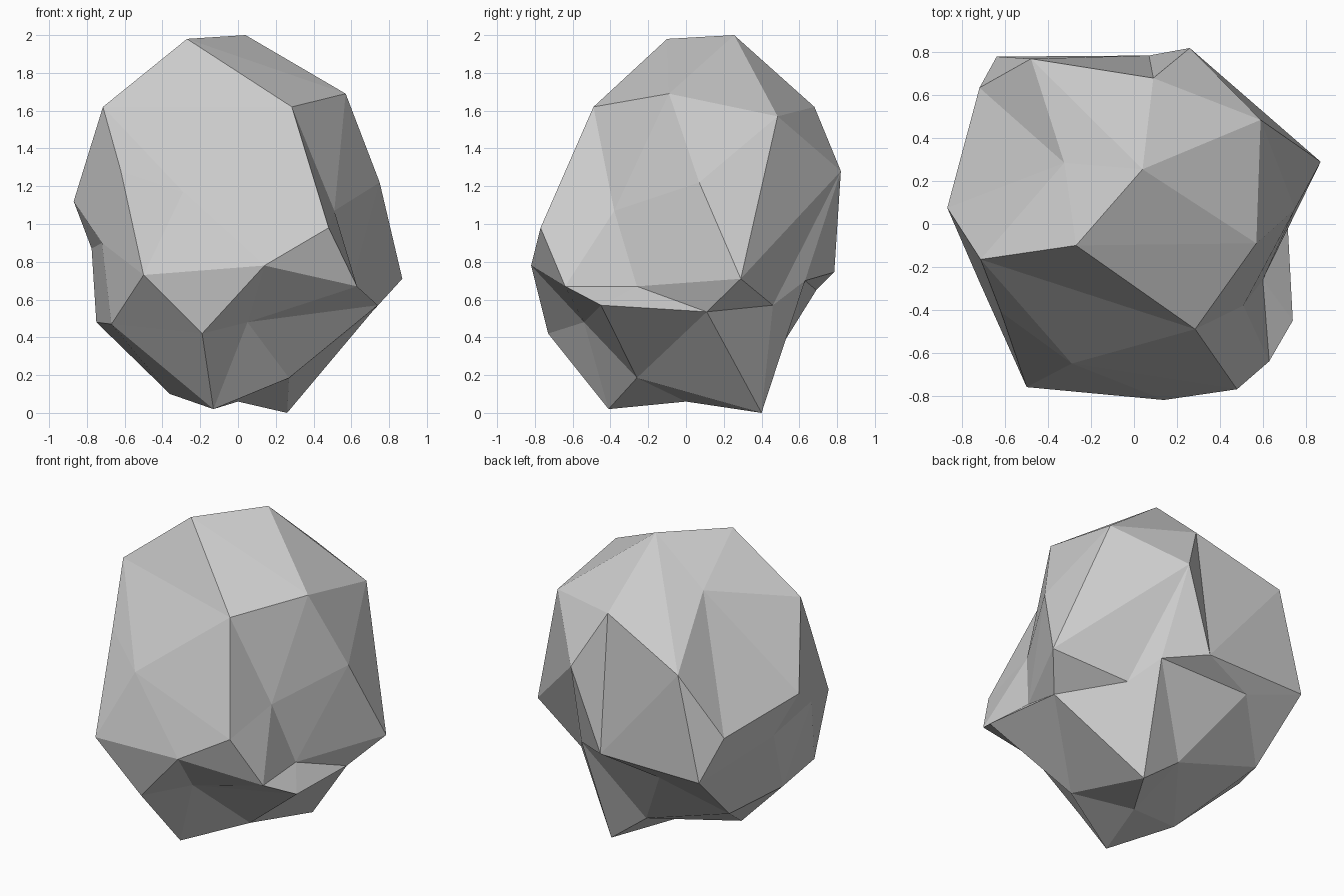
import bpy, bmesh

# Rock: an icosphere pattern (5- and 10-point rings between two poles), pushed into a boulder
top = (-0.27, -0.10, 1.98)
crown = [(0.285, -0.49, 1.62), (-0.715, -0.165, 1.62), (-0.325, 0.285, 1.73),
         (0.04, 0.255, 2.0), (0.57, -0.09, 1.69)]
shoulder = [(0.48, -0.77, 0.98), (-0.29, -0.65, 1.17), (-0.62, -0.41, 1.28),
            (-0.87, 0.075, 1.12), (-0.72, 0.635, 1.0), (-0.48, 0.77, 1.40),
            (0.09, 0.68, 1.62), (0.59, 0.485, 1.57), (0.75, 0.07, 1.22),
            (0.51, -0.38, 1.07)]
waist = [(0.63, -0.64, 0.67), (0.14, -0.82, 0.78), (-0.50, -0.76, 0.73),
         (-0.72, -0.27, 0.90), (-0.775, 0.20, 0.87), (-0.64, 0.78, 0.74),
         (0.07, 0.785, 0.745), (0.26, 0.82, 1.28), (0.87, 0.29, 0.71),
         (0.60, -0.26, 0.67)]
hip = [(0.74, -0.45, 0.57), (0.05, -0.54, 0.48), (-0.19, -0.73, 0.42),
       (-0.67, -0.37, 0.47), (-0.75, 0.07, 0.48), (-0.60, 0.41, 0.39),
       (-0.29, 0.69, 0.65), (0.315, 0.63, 0.70), (0.435, 0.46, 0.57),
       (0.71, 0.11, 0.535)]
foot = [(0.27, -0.26, 0.185), (-0.13, -0.41, 0.02), (-0.36, -0.06, 0.10),
        (0.0, 0.41, 0.20), (0.26, 0.40, 0.0)]
bottom = (0.0, 0.0, 0.06)

bm = bmesh.new()
T, D = bm.verts.new(top), bm.verts.new(bottom)
C, S, W, H, F = [[bm.verts.new(p) for p in ring]
                 for ring in (crown, shoulder, waist, hip, foot)]

# Five identical sectors, each made of four icosahedron faces split in four
for i in range(5):
    j = (i + 1) % 5
    a, b, c = 2 * i, 2 * i + 1, 2 * j
    for tri in (
        # upper cap
        (T, C[i], C[j]), (C[i], S[a], S[b]), (C[i], S[b], C[j]), (C[j], S[b], S[c]),
        # downward triangle of the belt
        (S[a], W[b], S[b]), (S[b], W[c], S[c]), (S[b], W[b], W[c]), (W[b], H[c], W[c]),
        # upward triangle of the belt
        (S[a], W[a], W[b]), (W[a], H[a], H[b]), (W[a], H[b], W[b]), (W[b], H[b], H[c]),
        # lower cap
        (H[a], F[i], H[b]), (F[i], F[j], H[b]), (H[b], F[j], H[c]), (F[i], D, F[j]),
    ):
        bm.faces.new(tri)

bmesh.ops.recalc_face_normals(bm, faces=bm.faces[:])
mesh = bpy.data.meshes.new("rock")
bm.to_mesh(mesh)
bm.free()
rock = bpy.data.objects.new("rock", mesh)
bpy.context.collection.objects.link(rock)
